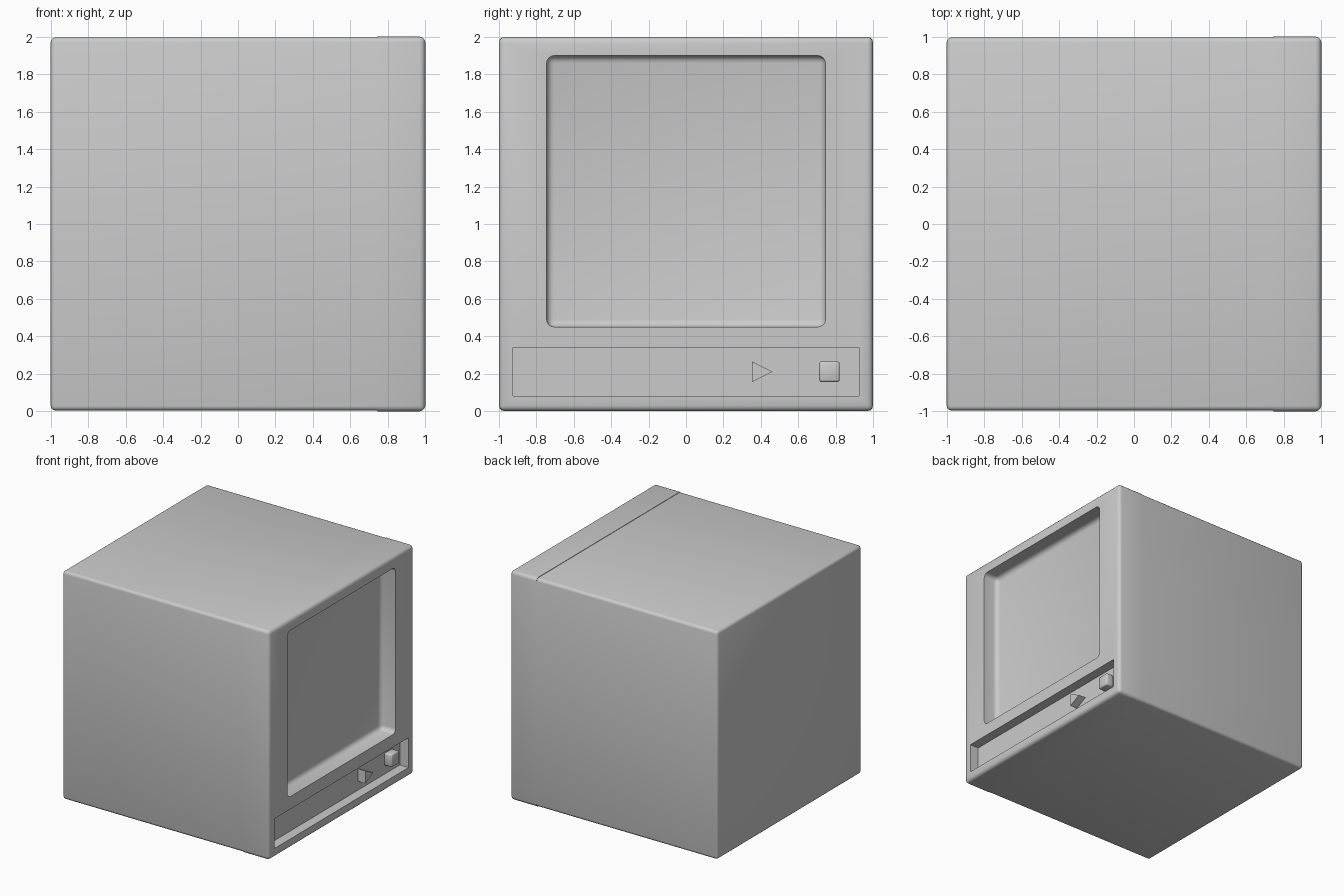
import bpy, bmesh
from math import radians

if "Cube" in bpy.data.objects:
    bpy.data.objects.remove(bpy.data.objects["Cube"])


def finish(name, bm, smooth_angle=None):
    bmesh.ops.recalc_face_normals(bm, faces=bm.faces[:])
    mesh = bpy.data.meshes.new(name)
    bm.to_mesh(mesh)
    bm.free()
    ob = bpy.data.objects.new(name, mesh)
    bpy.context.collection.objects.link(ob)
    if smooth_angle is not None:
        smooth(ob, smooth_angle)
    return ob


def smooth(ob, angle):
    bpy.ops.object.select_all(action='DESELECT')
    ob.select_set(True)
    bpy.context.view_layer.objects.active = ob
    bpy.ops.object.shade_smooth_by_angle(angle=radians(angle))


def prism(outline, x0, x1, bevel=0, segments=3, keep=lambda e: True):
    """Extrude a (y, z) outline from x0 to x1, rounding the edges that pass keep."""
    bm = bmesh.new()
    back = [bm.verts.new((x0, y, z)) for y, z in outline]
    front = [bm.verts.new((x1, y, z)) for y, z in outline]
    n = len(outline)
    bm.faces.new(back)
    bm.faces.new(front)
    for i in range(n):
        j = (i + 1) % n
        bm.faces.new((back[i], back[j], front[j], front[i]))
    if bevel:
        bmesh.ops.bevel(bm, geom=[e for e in bm.edges if keep(e)], offset=bevel,
                        segments=segments, profile=0.5, affect='EDGES')
    return bm


def rect(y0, y1, z0, z1):
    return [(y0, z0), (y1, z0), (y1, z1), (y0, z1)]


def not_at(x):
    return lambda e: any(abs(v.co.x - x) > 1e-4 for v in e.verts)


SEAM = 0.745

# Main case, sharp only where it meets the front frame
finish("case", prism(rect(-0.996, 0.996, 0.004, 1.996), -1, SEAM,
                     0.025, keep=not_at(SEAM)), 60)

# Front frame, slightly proud of the case
frame = finish("front_frame", prism(rect(-1, 1, 0, 2), SEAM, 1,
                                    0.03, keep=not_at(SEAM)))

# Screen recess with soft inner corners, and sharp control tray
cutters = [
    finish("screen_cutter", prism(rect(-0.745, 0.745, 0.45, 1.9), 0.86, 1.2, 0.04, 4)),
    finish("tray_cutter", prism(rect(-0.925, 0.925, 0.08, 0.34), 0.915, 1.2)),
]
for cutter in cutters:
    cutter.hide_render = True
    mod = frame.modifiers.new("cut", 'BOOLEAN')
    mod.object = cutter
    mod.operation = 'DIFFERENCE'
    mod.solver = 'EXACT'
    bpy.context.view_layer.objects.active = frame
    bpy.ops.object.modifier_apply(modifier=mod.name)
    bpy.data.objects.remove(cutter)
smooth(frame, 40)

# Stop and play buttons
finish("stop_button", prism(rect(0.712, 0.822, 0.155, 0.265), 0.91, 0.985,
                            0.012, 2), 50)
finish("play_button", prism([(0.352, 0.155), (0.462, 0.21), (0.352, 0.265)],
                            0.91, 0.985), 30)
